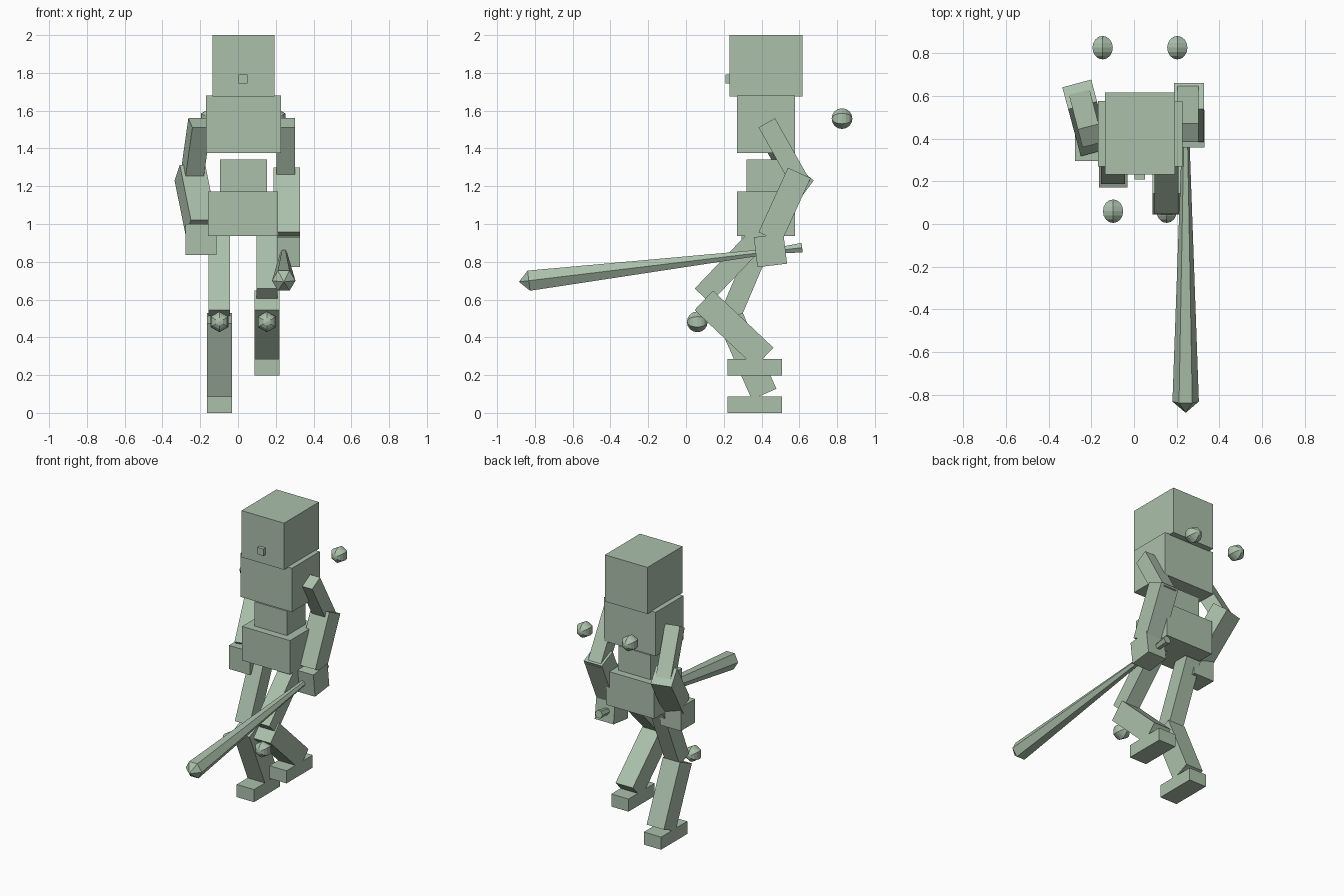
import bpy, bmesh, math
from mathutils import Matrix, Vector

if "Cube" in bpy.data.objects:
    bpy.data.objects.remove(bpy.data.objects["Cube"])

sage = bpy.data.materials.new("sage_green")
sage.diffuse_color = (0.41, 0.53, 0.41, 1)
sage.use_nodes = True
sage.node_tree.nodes["Principled BSDF"].inputs["Base Color"].default_value = sage.diffuse_color


def finish(name, bm):
    bmesh.ops.recalc_face_normals(bm, faces=bm.faces[:])
    me = bpy.data.meshes.new(name)
    bm.to_mesh(me)
    bm.free()
    me.materials.append(sage)
    ob = bpy.data.objects.new(name, me)
    bpy.context.collection.objects.link(ob)
    return ob


def box(name, centre, size, pitch=0, yaw=0):
    """Block of a given size, pitched about x, then turned about z."""
    bm = bmesh.new()
    bmesh.ops.create_cube(bm, size=1)
    bmesh.ops.scale(bm, vec=size, verts=bm.verts[:])
    ob = finish(name, bm)
    ob.location = centre
    ob.rotation_euler = (math.radians(pitch), 0, math.radians(yaw))
    return ob


# Head and trunk
box("head", (0.029, 0.424, 1.838), (0.328, 0.385, 0.325))
box("nose", (0.027, 0.223, 1.767), (0.048, 0.03, 0.048))
box("chest", (0.029, 0.423, 1.528), (0.396, 0.306, 0.305))
box("abdomen", (0.029, 0.423, 1.256), (0.248, 0.206, 0.173))
box("pelvis", (0.027, 0.423, 1.054), (0.37, 0.306, 0.237))

# Legs
box("right_thigh", (-0.099, 0.328, 0.735), (0.112, 0.112, 0.46), -23)
box("left_thigh", (0.153, 0.246, 0.786), (0.112, 0.112, 0.46), -43.8)
box("right_shin", (-0.098, 0.3245, 0.30), (0.133, 0.142, 0.44), 23.9)
box("left_shin", (0.153, 0.254, 0.445), (0.133, 0.142, 0.44), 46.6)
box("right_foot", (-0.098, 0.365, 0.044), (0.133, 0.288, 0.088))
box("left_foot", (0.153, 0.365, 0.242), (0.133, 0.288, 0.088))

# Arms
box("left_upper_arm", (0.253, 0.521, 1.37), (0.1, 0.1, 0.38), 29.4)
box("left_forearm", (0.257, 0.522, 1.10), (0.14, 0.132, 0.375), -24.5)
box("left_hand", (0.257, 0.447, 0.86), (0.145, 0.158, 0.16), 6.9)
box("right_upper_arm", (-0.227, 0.504, 1.37), (0.1, 0.1, 0.38), 29.4, 14.5)
box("right_forearm", (-0.225, 0.497, 1.126), (0.14, 0.135, 0.37), -38, 15)
box("right_hand", (-0.196, 0.374, 0.917), (0.162, 0.158, 0.164))

# Six-sided bat: rings of (distance along axis, radius), then a pointed tip
start, end = Vector((0.242, 0.615, 0.875)), Vector((0.242, -0.832, 0.70))
axis = (end - start).normalized()
side = Vector((1, 0, 0))
up = side.cross(axis)
bm = bmesh.new()
rings = []
for dist, rad in [(0, 0.029), (0.13, 0.019), (0.25, 0.019), ((end - start).length, 0.062)]:
    rings.append([bm.verts.new(start + axis * dist + rad * (
        side * math.cos(i * math.pi / 3) + up * math.sin(i * math.pi / 3))) for i in range(6)])
tip = bm.verts.new(end + axis * 0.053)
bm.faces.new(rings[0])
for a, b in zip(rings, rings[1:]):
    for i in range(6):
        j = (i + 1) % 6
        bm.faces.new((a[i], a[j], b[j], b[i]))
for i in range(6):
    bm.faces.new((rings[-1][i], rings[-1][(i + 1) % 6], tip))
finish("bat", bm)

# Floating joint markers: six-sided balls with poles facing front and back
for name, x, y, z in [("right_knee_marker", -0.098, 0.06, 0.482),
                      ("left_knee_marker", 0.153, 0.06, 0.482),
                      ("right_elbow_marker", -0.147, 0.826, 1.558),
                      ("left_elbow_marker", 0.203, 0.826, 1.558)]:
    bm = bmesh.new()
    bmesh.ops.create_uvsphere(bm, u_segments=6, v_segments=8, radius=0.055)
    bmesh.ops.rotate(bm, verts=bm.verts[:], matrix=Matrix.Rotation(math.pi / 2, 3, 'X'))
    finish(name, bm).location = (x, y, z)
